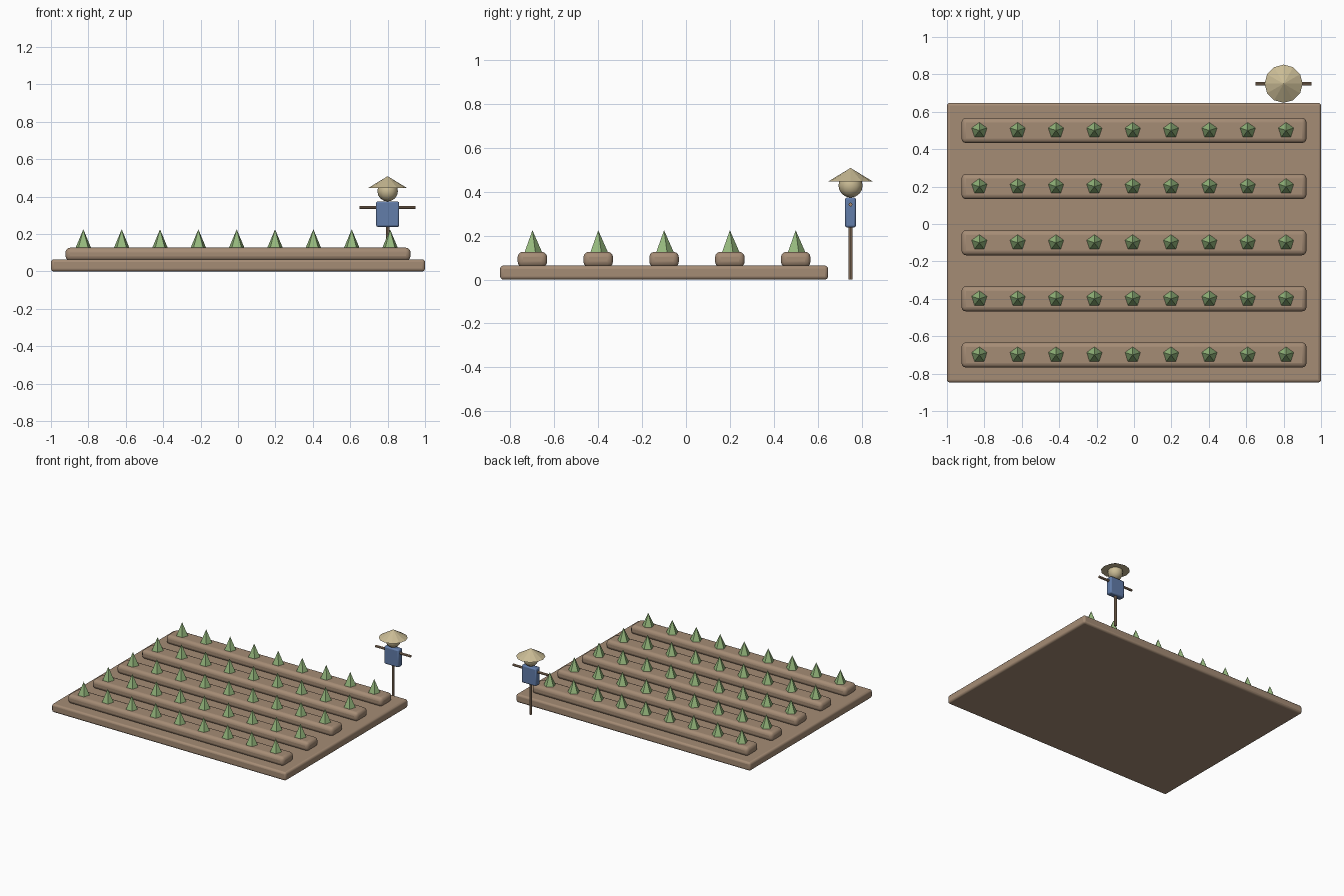
import bpy, math

if "Cube" in bpy.data.objects:
    bpy.data.objects.remove(bpy.data.objects["Cube"])


def material(name, rgb):
    m = bpy.data.materials.new(name)
    m.diffuse_color = (*rgb, 1)
    m.use_nodes = True
    m.node_tree.nodes["Principled BSDF"].inputs["Base Color"].default_value = m.diffuse_color
    return m


SOIL = material("soil brown", (0.376, 0.262, 0.178))
WOOD = material("wood brown", (0.36, 0.24, 0.155))
GREEN = material("leaf green", (0.305, 0.485, 0.205))
STRAW = material("straw", (0.59, 0.50, 0.30))
BLUE = material("cloth blue", (0.122, 0.205, 0.402))


def finish(name, mat):
    ob = bpy.context.object
    ob.name = name
    ob.data.materials.append(mat)
    return ob


def rounded_box(name, mat, centre, size, bevel, segments=3):
    bpy.ops.mesh.primitive_cube_add(size=1, location=centre)
    ob = finish(name, mat)
    ob.scale = size
    bpy.ops.object.transform_apply(location=False, rotation=False, scale=True)
    mod = ob.modifiers.new("rounding", 'BEVEL')
    mod.width, mod.segments = bevel, segments
    bpy.ops.object.shade_smooth_by_angle(angle=math.radians(35))
    return ob


def rod(name, mat, centre, radius, length, rotation=(0, 0, 0)):
    bpy.ops.mesh.primitive_cylinder_add(vertices=8, radius=radius, depth=length,
                                        location=centre, rotation=rotation)
    return finish(name, mat)


def cone(name, mat, sides, radius, x, y, bottom, top):
    bpy.ops.mesh.primitive_cone_add(vertices=sides, radius1=radius, radius2=0,
                                    depth=top - bottom,
                                    location=(x, y, (bottom + top) / 2))
    return finish(name, mat)


# Field slab
rounded_box("field", SOIL, (0, -0.1, 0.032), (2, 1.495, 0.064), 0.015)

# Planted ridges with a line of sprouts on each
for r in range(5):
    y = -0.7 + 0.3 * r
    rounded_box(f"ridge_{r + 1}", SOIL, (0, y, 0.092), (1.845, 0.135, 0.07), 0.025)
    for c in range(9):
        cone(f"sprout_{r + 1}_{c + 1}", GREEN, 5, 0.044,
             -0.827 + 0.205 * c, y, 0.125, 0.225)

# Scarecrow standing behind the field
SX, SY = 0.8, 0.75
rod("scarecrow_post", WOOD, (SX, SY, 0.15), 0.01, 0.30)
rod("scarecrow_arms", WOOD, (SX, SY, 0.342), 0.009, 0.30, (0, math.pi / 2, 0))
rounded_box("scarecrow_shirt", BLUE, (SX, SY, 0.306), (0.124, 0.05, 0.136), 0.009, 2)
bpy.ops.mesh.primitive_uv_sphere_add(segments=12, ring_count=8, radius=0.055,
                                     location=(SX, SY, 0.429))
finish("scarecrow_head", STRAW)
bpy.ops.object.shade_smooth()
cone("scarecrow_hat", STRAW, 12, 0.102, SX, SY, 0.447, 0.509)
